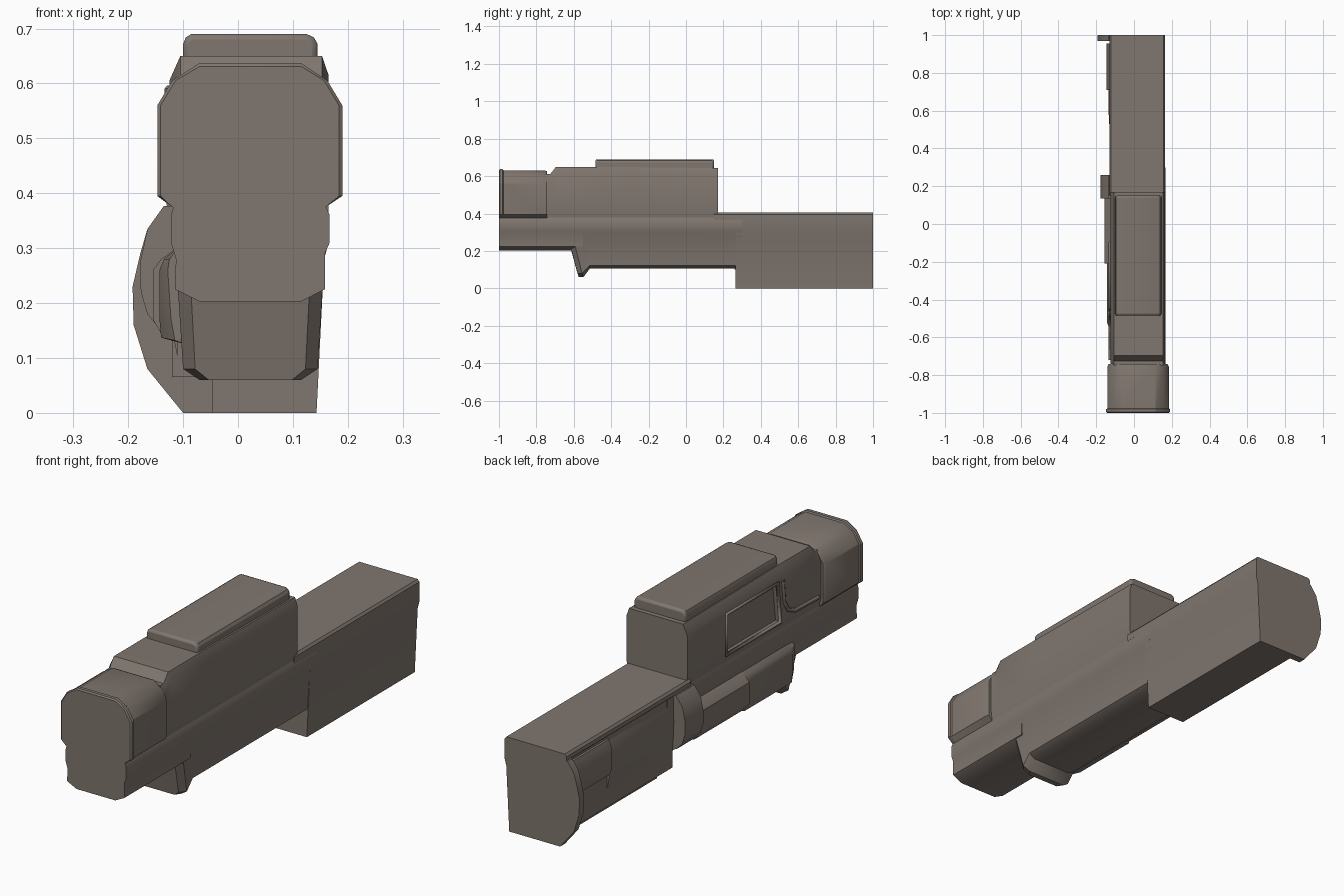
import bpy, bmesh, math

if "Cube" in bpy.data.objects:
    bpy.data.objects.remove(bpy.data.objects["Cube"])

mat = bpy.data.materials.new("warm_grey")
mat.diffuse_color = (0.216, 0.181, 0.157, 1)
mat.use_nodes = True
mat.node_tree.nodes["Principled BSDF"].inputs["Base Color"].default_value = mat.diffuse_color


def finish(ob, bevel=0, segs=2, smooth=True):
    ob.data.materials.append(mat)
    if bevel:
        m = ob.modifiers.new("bevel", 'BEVEL')
        m.width, m.segments, m.limit_method = bevel, segs, 'ANGLE'
        m.angle_limit = math.radians(50)
    if smooth:
        bpy.ops.object.select_all(action='DESELECT')
        ob.select_set(True)
        bpy.context.view_layer.objects.active = ob
        bpy.ops.object.shade_smooth_by_angle(angle=math.radians(30))
    return ob


def loft(name, rings, **kw):
    """Skin matching rings of 3D points and cap both ends."""
    bm = bmesh.new()
    rows = [[bm.verts.new(p) for p in r] for r in rings]
    n = len(rows[0])
    for a, b in zip(rows, rows[1:]):
        for i in range(n):
            j = (i + 1) % n
            bm.faces.new((a[i], a[j], b[j], b[i]))
    bm.faces.new(rows[0])
    bm.faces.new(rows[-1])
    bmesh.ops.recalc_face_normals(bm, faces=bm.faces)
    me = bpy.data.meshes.new(name)
    bm.to_mesh(me)
    bm.free()
    ob = bpy.data.objects.new(name, me)
    bpy.context.collection.objects.link(ob)
    return finish(ob, **kw)


def at(y, sec):
    return [(x, y, z) for x, z in sec]


def prism(name, sec, y0, y1, **kw):
    return loft(name, [at(y0, sec), at(y1, sec)], **kw)


def box(name, x0, x1, y0, y1, z0, z1, **kw):
    return prism(name, [(x0, z0), (x1, z0), (x1, z1), (x0, z1)], y0, y1, **kw)


# Front sight housing with a slightly larger front rim
def housing(d):
    return [(-.12, .375), (-.147 + d, .395), (-.147 + d, .56), (-.12 + d, .605),
            (-.07, .637 - d), (.115, .637 - d), (.163 - d, .605), (.19 - d, .56),
            (.19 - d, .395), (.16, .375)]


loft("front_housing", [at(-1, housing(.006)), at(-.995, housing(0)),
                       at(-.98, housing(0)), at(-.976, housing(.006)),
                       at(-.755, housing(.006)), at(-.742, housing(.012))])


# Upper body, with a low neck ramping up behind the front housing
def upper(top):
    return [(-.115, .37), (-.125, .42), (-.125, top - .045), (-.105, top),
            (.153, top), (.165, top - .035), (.165, .42), (.158, .37)]


body = loft("upper_body", [at(-.75, upper(.612)), at(-.725, upper(.612)),
                           at(-.695, upper(.65)), at(-.48, upper(.65)),
                           at(.17, upper(.643))])

# Side window recess
cut = loft("window_cutter", [
    [(x, -.10, .42), (x, -.46, .42), (x, -.44, .585), (x, -.10, .585)]
    for x in (-.2, -.105)], smooth=False)
cut.hide_render = True
cut.hide_set(True)
m = body.modifiers.new("window", 'BOOLEAN')
m.operation, m.object, m.solver = 'DIFFERENCE', cut, 'EXACT'


# Raised trim around the window and the panel ahead of it
def trim(name, pts, closed, r=.009):
    cu = bpy.data.curves.new(name, 'CURVE')
    cu.dimensions = '3D'
    cu.bevel_depth, cu.bevel_resolution = r, 1
    s = cu.splines.new('POLY')
    s.points.add(len(pts) - 1)
    for p, (y, z) in zip(s.points, pts):
        p.co = (-.125, y, z, 1)
    s.use_cyclic_u = closed
    ob = bpy.data.objects.new(name, cu)
    bpy.context.collection.objects.link(ob)
    cu.materials.append(mat)


trim("window_trim", [(-.095, .415), (-.465, .415), (-.445, .59), (-.095, .59)], True)
trim("panel_trim", [(-.48, .59), (-.49, .49), (-.515, .45), (-.56, .43), (-.72, .425)], False)

# Top plate with rounded edges
prism("top_plate", [(-.10, .63), (.145, .63), (.145, .672), (.138, .684), (.125, .69),
                    (-.085, .69), (-.095, .684), (-.10, .672)], -.485, .15, bevel=.01)


# Lower body: shared flanks over a chamfered underside
def lower(zb, zc, xl=-.10, xr=.145):
    return [(-.07, zb), (.115, zb), (xr, zc), (.158, .29), (.167, .31), (.167, .36),
            (.156, .385), (-.115, .385), (-.122, .36), (-.122, .31), (-.113, .28),
            (xl, zc)]


prism("front_grip", lower(.203, .225, -.115, .158), -1, -.55)


# Middle body with a slanted tooth at its front end
def slant(sec, shift, k):
    return [(.022 + (x - .022) * k, -.575 + shift - (min(z, .23) - .065) * .36, z)
            for x, z in sec]


tooth = lower(.06, .08)
loft("middle_body", [slant(tooth, 0, .82), slant(tooth, .025, 1),
                     at(-.515, lower(.105, .122)), at(.3, lower(.105, .122))])

# Rear block, stepped on its left underside
prism("rear_block", [(-.047, 0), (.143, 0), (.157, .28), (.165, .31), (.165, .37), (.155, .385),
                     (-.115, .385), (-.12, .36), (-.12, .065), (-.047, .065)], .265, 1)

# Top rail
prism("rear_rail", [(-.115, .365), (-.13, .378), (-.13, .395), (-.122, .405),
                    (.157, .405), (.165, .395), (.165, .365)], .15, 1)

# Curved end lip and middle ring on the left flank
prism("end_lip", [(.142, 0), (-.10, 0), (-.165, .08), (-.19, .16), (-.192, .23),
                  (-.178, .29), (-.165, .335), (-.135, .377), (.15, .377)], .968, 1)
prism("middle_ring", [(-.10, .13), (-.14, .15), (-.165, .18), (-.177, .22), (-.178, .275),
                      (-.165, .335), (-.135, .377), (-.10, .377)], .135, .26)

# Left flank: rear box, scooped cover, side panel and tapering wing
prism("rear_box", [(-.10, .2), (-.135, .21), (-.145, .24), (-.145, .32), (-.13, .36),
                   (-.10, .36)], .71, .955)
cover = [(-.11, .1), (-.12, .14), (-.132, .2), (-.136, .26), (-.128, .33), (-.11, .37)]
flat = [(-.11, .1), (-.118, .14), (-.122, .2), (-.124, .26), (-.122, .33), (-.11, .37)]
loft("scooped_cover", [at(.26, flat), at(.4, flat), at(.62, cover), at(.71, cover)])
panel = [(-.10, .13), (-.14, .145), (-.155, .17), (-.155, .26), (-.14, .28), (-.112, .30)]
prism("side_panel", panel, -.21, .14)
wing = [(-.095, .125), (-.14, .137), (-.143, .17), (-.143, .26), (-.135, .28), (-.11, .30)]
wing_tip = [(-.095, .125), (-.115, .132), (-.122, .17), (-.128, .26), (-.125, .28), (-.11, .30)]
loft("side_wing", [at(-.56, wing_tip), at(-.52, wing), at(-.2, wing)])
